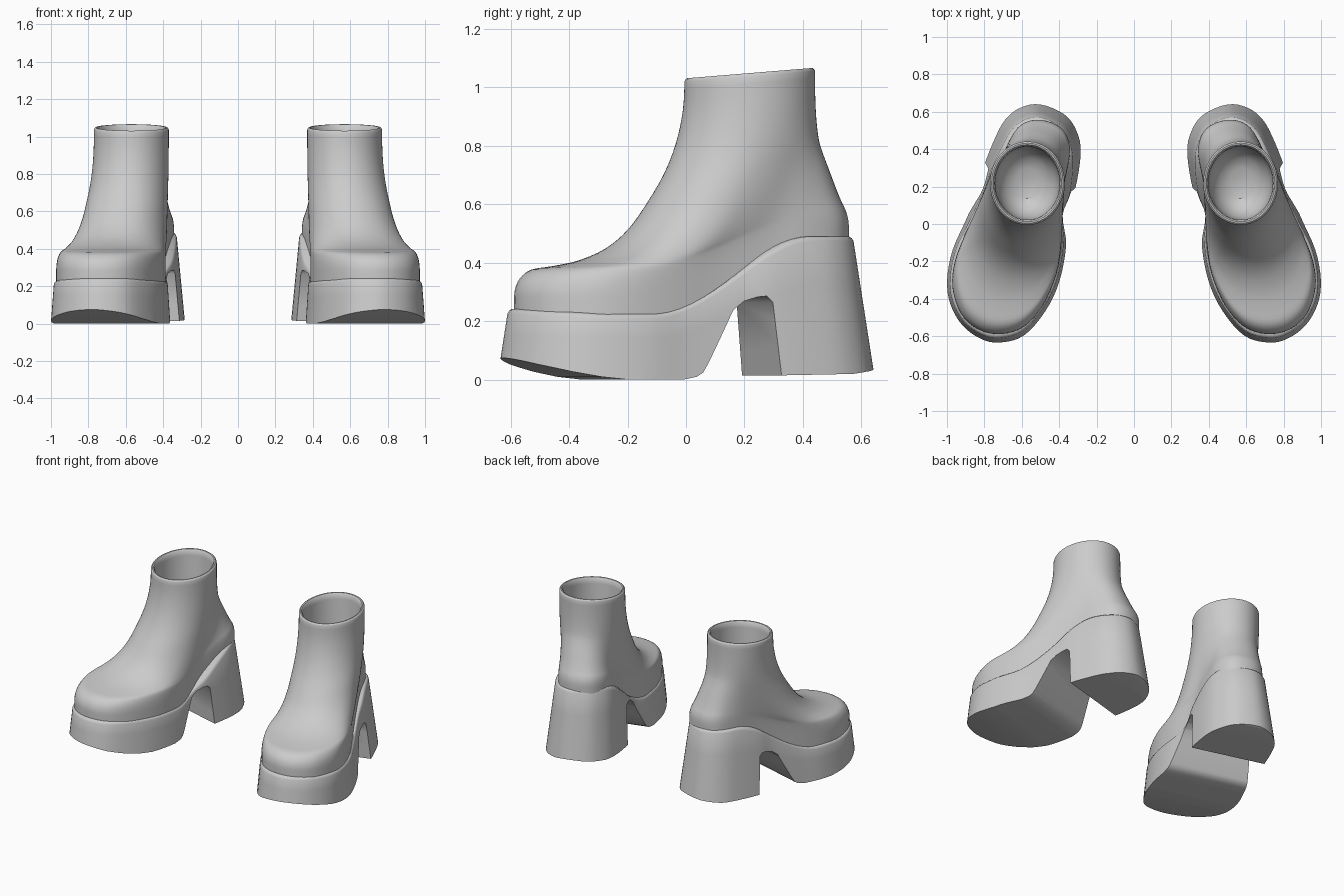
import bpy, bmesh, math

if "Cube" in bpy.data.objects:
    bpy.data.objects.remove(bpy.data.objects["Cube"], do_unlink=True)

grey = bpy.data.materials.new("plain_grey")
grey.use_nodes = True
grey.diffuse_color = (0.6, 0.6, 0.6, 1)
grey.node_tree.nodes["Principled BSDF"].inputs["Base Color"].default_value = grey.diffuse_color


def smooth_path(points, steps, closed=False):
    """Catmull-Rom curve through tuples of any length."""
    count = len(points)
    pick = (lambda i: points[i % count]) if closed else (lambda i: points[max(0, min(count - 1, i))])
    result = []
    for i in range(count if closed else count - 1):
        for k in range(steps):
            t = k / steps
            result.append(tuple(
                b + 0.5 * t * (c - a + t * (2 * a - 5 * b + 4 * c - d + t * (3 * (b - c) + d - a)))
                for a, b, c, d in zip(pick(i - 1), pick(i), pick(i + 1), pick(i + 2))))
    if not closed:
        result.append(tuple(points[-1]))
    return result


def ease(low, high, value):
    u = max(0, min(1, (value - low) / (high - low)))
    return u * u * (3 - 2 * u)


def loft(name, rings, tip=None):
    """Skin a list of rings; close the ends with a face, or a fan to a tip."""
    bm = bmesh.new()
    loops = [[bm.verts.new(p) for p in ring] for ring in rings]
    count = len(loops[0])
    for lower, upper in zip(loops, loops[1:]):
        for i in range(count):
            j = (i + 1) % count
            bm.faces.new((lower[i], lower[j], upper[j], upper[i]))
    bm.faces.new(loops[0])
    if tip:
        peak = bm.verts.new(tip)
        for i in range(count):
            bm.faces.new((loops[-1][i], loops[-1][(i + 1) % count], peak))
    else:
        bm.faces.new(loops[-1])
    bmesh.ops.recalc_face_normals(bm, faces=bm.faces)
    mesh = bpy.data.meshes.new(name)
    bm.to_mesh(mesh)
    bm.free()
    mesh.materials.append(grey)
    obj = bpy.data.objects.new(name, mesh)
    bpy.context.collection.objects.link(obj)
    return obj


def finish(obj):
    """Smooth shading, and a mirrored twin for the other foot."""
    bpy.ops.object.select_all(action="DESELECT")
    obj.select_set(True)
    bpy.context.view_layer.objects.active = obj
    bpy.ops.object.shade_smooth_by_angle(angle=math.radians(40))
    mirror = obj.modifiers.new("other_foot", "MIRROR")
    mirror.use_mirror_merge = False


# Boot upper: foot outline from the toe round the inner side to the heel
foot = smooth_path([
    (.71, -.588), (.59, -.55), (.49, -.44), (.415, -.27), (.387, -.08), (.395, .1),
    (.365, .25), (.342, .4), (.385, .51), (.5, .557), (.605, .53), (.675, .43), (.735, .28),
    (.81, .12), (.9, -.05), (.958, -.2), (.97, -.34), (.925, -.48), (.83, -.565)], 4, closed=True)
y_low, y_high = min(p[1] for p in foot), max(p[1] for p in foot)


def upper_ring(blend, front_z, back_z, inset=0):
    """Ring part way from the foot outline to the ellipse of the shaft."""
    ring = []
    for i, (x, y) in enumerate(foot):
        angle = -math.pi / 2 - math.tau * i / len(foot)
        shaft_x = .57 + (.2 - inset) * math.cos(angle)
        shaft_y = .218 + (.223 - inset) * math.sin(angle)
        slope = ease(.36, .95, (y - y_low) / (y_high - y_low))
        rise = slope + blend * (.5 + .5 * math.sin(angle) - slope)
        ring.append((x + blend * (shaft_x - x), y + blend * (shaft_y - y),
                     front_z + rise * (back_z - front_z)))
    return ring


# Columns: blend to shaft, height at the front, height at the back
sections = [
    (0, .2, .46), (0, .27, .5), (.006, .31, .53), (.035, .347, .555), (.1, .376, .58),
    (.22, .388, .61), (.38, .408, .655), (.54, .45, .705), (.67, .515, .745),
    (.78, .605, .78), (.88, .705, .82), (.95, .81, .88), (.99, .92, .96), (1, 1.02, 1.055)]
rings = [upper_ring(*row) for row in smooth_path(sections, 3)]

# Rolled rim and hollow shaft, inset from the last section
rim_blend, rim_front, rim_back = sections[-1]
for inset, lift in ((.003, .007), (.009, .011), (.017, .01), (.024, .002), (.028, -.03),
                    (.03, -.3), (.045, -.4), (.085, -.46), (.14, -.49)):
    rings.append(upper_ring(rim_blend, rim_front + lift, rim_back + lift, inset))
finish(loft("boot_upper", rings))

# Platform sole with heel: outline at the ground
ground = smooth_path([
    (.72, -.645), (.59, -.605), (.475, -.47), (.4, -.31), (.363, -.12), (.365, .05),
    (.315, .18), (.283, .38), (.305, .5), (.37, .59), (.5, .645), (.61, .625), (.69, .56),
    (.745, .46), (.8, .32), (.83, .2), (.9, .02), (.97, -.14), (1, -.3), (.985, -.43),
    (.92, -.55), (.82, -.625)], 4, closed=True)


def sole_ring(height, drop=0, shrink=0):
    """Ring at a fraction of the sole height, tapering upwards."""
    ring = []
    for x, y in ground:
        top = .225 + .265 * ease(-.12, .5, y) + .05 * max(0, -y - .3)
        z = -.05 + height * (top + .05) - drop
        taper = z / .5
        middle = .6 - .13 * y
        narrow = taper * (.14 + .1 * y) + shrink
        ring.append((middle + (x - middle) * (1 - narrow), y * (1 - .12 * taper - shrink * .6), z))
    return ring


sole = loft("platform_sole",
            [sole_ring(0), sole_ring(.35), sole_ring(.7), sole_ring(1, .016),
             sole_ring(1, .006, .012), sole_ring(1, 0, .035), sole_ring(1, 0, .3)],
            tip=(.61, 0, .31))

# Cut the arch, toe spring and heel tread
under = [(.8, .075), (.7, .05), (.65, .032), (.55, .02), (.272, .015), (.247, .265),
         (.225, .286), (.19, .283), (.14, .268), (.1, .238), (.05, .145), (0, .055),
         (-.02, .025), (-.045, .01), (-.1, 0), (-.3, 0), (-.4, .01), (-.5, .028),
         (-.6, .052), (-.9, .14), (-.9, -.3), (.8, -.3)]
cutter = loft("arch_cutter", [[(x, y + .28 * (x - .6), z) for y, z in under] for x in (.1, 1.2)])
cutter.hide_render = True
cut = sole.modifiers.new("arch", "BOOLEAN")
cut.operation = "DIFFERENCE"
cut.solver = "EXACT"
cut.object = cutter
bpy.context.view_layer.update()
carved = bpy.data.meshes.new_from_object(sole.evaluated_get(bpy.context.evaluated_depsgraph_get()))
sole.modifiers.clear()
sole.data = carved
bpy.data.objects.remove(cutter, do_unlink=True)
finish(sole)
